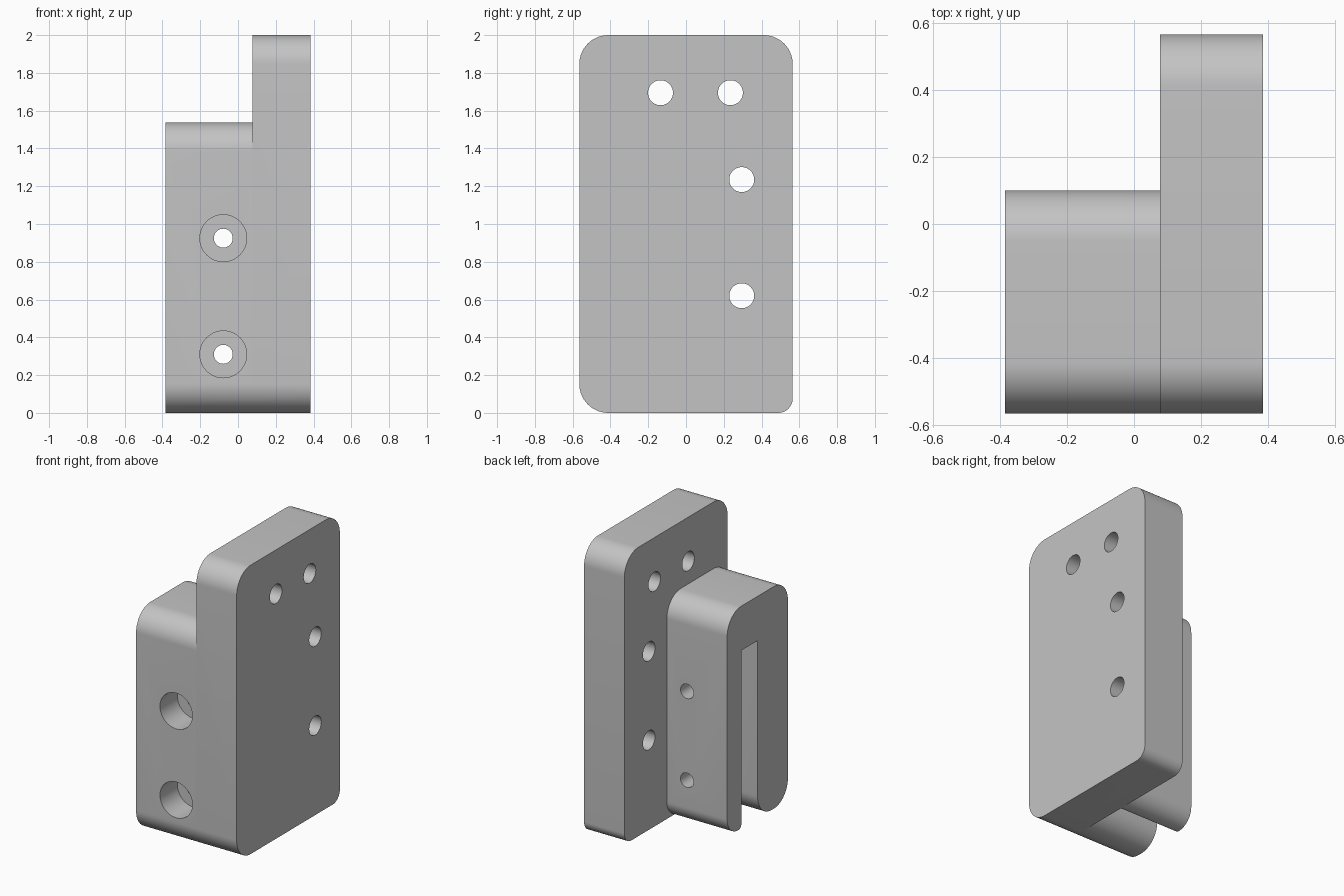
import bpy, bmesh, math
from mathutils import Vector

if "Cube" in bpy.data.objects:
    bpy.data.objects.remove(bpy.data.objects["Cube"], do_unlink=True)

grey = bpy.data.materials.new("plain_grey")
grey.use_nodes = True
colour = (0.55, 0.55, 0.55, 1)
grey.diffuse_color = colour
grey.node_tree.nodes["Principled BSDF"].inputs["Base Color"].default_value = colour

LEFT, STEP, RIGHT = -0.385, 0.077, 0.385
FRONT, BACK = -0.565, 0.565
R = 0.154


def rounded_outline(corners, steps=14):
    """Replace each (y, z, radius) corner with a tangent arc."""
    points = []
    for i, (y, z, r) in enumerate(corners):
        p = Vector((y, z))
        if r == 0:
            points.append(p)
            continue
        a = (Vector(corners[i - 1][:2]) - p).normalized()
        b = (Vector(corners[(i + 1) % len(corners)][:2]) - p).normalized()
        centre = p + (a + b) * r
        for k in range(steps + 1):
            t = math.pi / 2 * k / steps
            points.append(centre - b * r * math.cos(t) - a * r * math.sin(t))
    return points


def extrude_profile(name, corners, x0, x1):
    bm = bmesh.new()
    face = bm.faces.new([bm.verts.new((x0, p.x, p.y)) for p in rounded_outline(corners)])
    top = bmesh.ops.extrude_face_region(bm, geom=[face])["geom"]
    bmesh.ops.translate(bm, vec=(x1 - x0, 0, 0),
                        verts=[v for v in top if isinstance(v, bmesh.types.BMVert)])
    bmesh.ops.recalc_face_normals(bm, faces=bm.faces)
    mesh = bpy.data.meshes.new(name)
    bm.to_mesh(mesh)
    bm.free()
    mesh.materials.append(grey)
    obj = bpy.data.objects.new(name, mesh)
    bpy.context.collection.objects.link(obj)
    return obj


def apply_boolean(target, tool, operation):
    mod = target.modifiers.new(operation.lower(), "BOOLEAN")
    mod.object, mod.operation, mod.solver = tool, operation, "EXACT"
    bpy.context.view_layer.objects.active = target
    bpy.ops.object.modifier_apply(modifier=mod.name)
    bpy.data.objects.remove(tool, do_unlink=True)


def drill(target, location, radius, depth, axis):
    rotation = (0, math.pi / 2, 0) if axis == "x" else (math.pi / 2, 0, 0)
    bpy.ops.mesh.primitive_cylinder_add(vertices=48, radius=radius, depth=depth,
                                        location=location, rotation=rotation)
    cutter = bpy.context.object
    cutter.hide_render = True
    cutter.data.materials.append(grey)
    apply_boolean(target, cutter, "DIFFERENCE")


# Tall mounting plate
bracket = extrude_profile("slotted_bracket", [
    (FRONT, 0, R), (BACK, 0, R / 2), (BACK, 2, R), (FRONT, 2, R)], STEP, RIGHT)

# Clamp block: two legs either side of a slot open at the bottom
block = extrude_profile("clamp_block", [
    (FRONT, 0, R), (-0.233, 0, R), (-0.233, 1.231, 0), (-0.055, 1.231, 0),
    (-0.055, 0, 0.03), (0.1, 0, 0.12), (0.1, 1.538, R), (FRONT, 1.538, R)], LEFT, STEP)
apply_boolean(bracket, block, "UNION")

# Mounting holes through the plate
for y, z in ((-0.135, 1.695), (0.235, 1.695), (0.295, 1.235), (0.295, 0.62)):
    drill(bracket, (0.23, y, z), 0.066, 0.5, "x")

# Counterbored bolt holes through both legs
for z in (0.31, 0.925):
    drill(bracket, (-0.078, -0.2, z), 0.05, 1.2, "y")
    drill(bracket, (-0.078, FRONT, z), 0.124, 0.38, "y")

# Smooth curves, keep the edges sharp
bpy.ops.object.select_all(action="DESELECT")
bracket.select_set(True)
bpy.context.view_layer.objects.active = bracket
bpy.ops.object.shade_smooth_by_angle(angle=math.radians(30))
